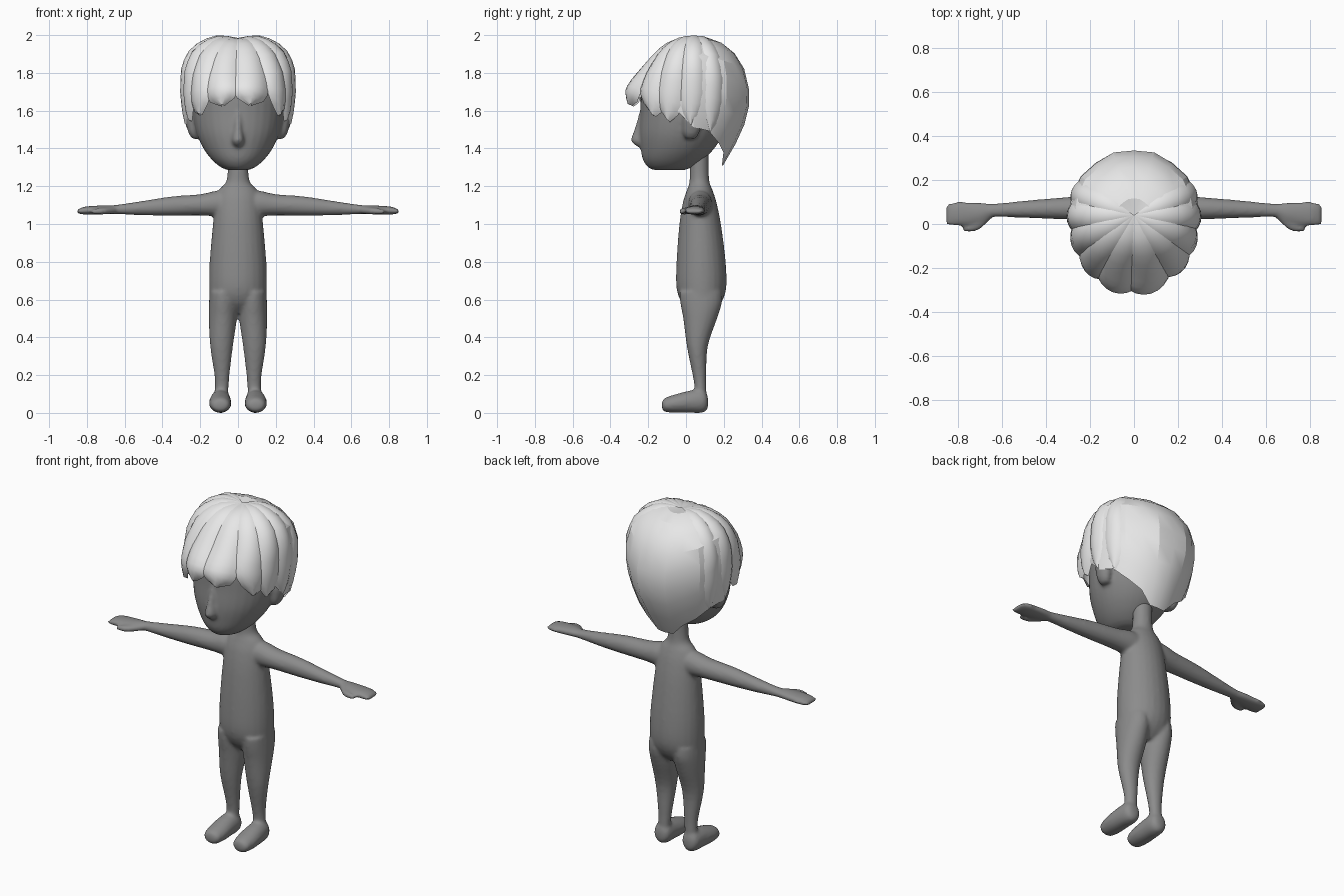
import bpy, bmesh, math
from mathutils import Vector

if "Cube" in bpy.data.objects:
    bpy.data.objects.remove(bpy.data.objects["Cube"])


def material(name, v):
    m = bpy.data.materials.new(name)
    m.diffuse_color = (v, v, v, 1)
    m.use_nodes = True
    m.node_tree.nodes["Principled BSDF"].inputs["Base Color"].default_value = m.diffuse_color
    return m


SKIN = material("mid_grey_skin", 0.26)
HAIR = material("light_grey_hair", 0.8)


def make_object(name, bm, mat, fix_normals=True):
    if fix_normals:
        bmesh.ops.recalc_face_normals(bm, faces=bm.faces)
    me = bpy.data.meshes.new(name)
    bm.to_mesh(me)
    bm.free()
    me.materials.append(mat)
    ob = bpy.data.objects.new(name, me)
    bpy.context.collection.objects.link(ob)
    return ob


def shade(ob, degrees):
    bpy.ops.object.select_all(action='DESELECT')
    ob.select_set(True)
    bpy.context.view_layer.objects.active = ob
    bpy.ops.object.shade_smooth_by_angle(angle=math.radians(degrees))


def catmull(rows, steps):
    """Smoothly interpolate rows of numbers."""
    out = []
    for i in range(len(rows) - 1):
        p = [rows[max(0, min(len(rows) - 1, i + k))] for k in (-1, 0, 1, 2)]
        for s in range(steps):
            t = s / steps
            out.append([b + 0.5 * t * (c - a + t * (2 * a - 5 * b + 4 * c - d + t * (3 * (b - c) + d - a)))
                        for a, b, c, d in zip(*p)])
    return out + [list(rows[-1])]


def loft(bm, axis, rows, sign=1, n=24):
    """Rows: position on axis, then low/high limits on the two other axes."""
    order = {'x': (0, 1, 2), 'y': (1, 0, 2), 'z': (2, 0, 1)}[axis]
    rings = []
    for pos, a0, a1, b0, b1 in catmull(rows, 4):
        ring = []
        for k in range(n):
            t = 2 * math.pi * k / n
            co = Vector((0, 0, 0))
            co[order[0]] = pos
            co[order[1]] = (a0 + a1) / 2 + (a1 - a0) / 2 * math.cos(t)
            co[order[2]] = (b0 + b1) / 2 + (b1 - b0) / 2 * math.sin(t)
            co.x *= sign
            ring.append(bm.verts.new(co))
        rings.append(ring)
    for r, q in zip(rings, rings[1:]):
        for k in range(n):
            bm.faces.new((r[k], r[(k + 1) % n], q[(k + 1) % n], q[k]))
    bm.faces.new(rings[0])
    bm.faces.new(rings[-1])


def fuse(ob):
    """Melt overlapping volumes into one smooth skin."""
    r = ob.modifiers.new("fuse", 'REMESH')
    r.mode = 'VOXEL'
    r.voxel_size = 0.01
    r.use_smooth_shade = True
    s = ob.modifiers.new("relax", 'SMOOTH')
    s.factor = 0.5
    s.iterations = 5


# Body: torso with neck, then mirrored legs, feet, arms and hands
bm = bmesh.new()
loft(bm, 'z', [(.53, -.10, .10, .03, .14), (.58, -.145, .145, -.02, .185), (.66, -.153, .153, -.05, .213),
               (.8, -.15, .15, -.05, .21), (1.0, -.133, .133, -.035, .185), (1.12, -.12, .12, -.015, .16),
               (1.18, -.10, .10, .005, .14), (1.22, -.065, .065, .018, .125), (1.28, -.055, .055, .02, .12),
               (1.38, -.055, .055, .02, .12)])
for s in (1, -1):
    loft(bm, 'z', [(.05, .055, .125, .045, .11), (.13, .05, .122, .045, .108), (.2, .045, .125, .035, .108),
                   (.35, .027, .147, .005, .115), (.5, .006, .155, -.015, .165), (.58, .005, .154, -.03, .19),
                   (.64, .01, .15, -.035, .19)], s)
    loft(bm, 'y', [(-.127, .07, .12, .02, .06), (-.11, .045, .143, .005, .08), (-.05, .035, .153, 0, .1),
                   (.02, .037, .15, 0, .118), (.08, .04, .143, .0, .125), (.105, .05, .133, .01, .11),
                   (.117, .07, .11, .03, .08)], s)
    loft(bm, 'x', [(.04, .01, .14, 1.03, 1.18), (.12, .012, .138, 1.04, 1.175), (.2, .017, .13, 1.045, 1.158),
                   (.35, .022, .118, 1.044, 1.146), (.5, .028, .105, 1.046, 1.123), (.64, .03, .092, 1.052, 1.102),
                   (.69, .005, .097, 1.052, 1.1), (.75, -.007, .1, 1.05, 1.097), (.81, -.01, .1, 1.05, 1.092),
                   (.85, -.006, .088, 1.055, 1.078)], s)
    loft(bm, 'x', [(.65, .02, .06, 1.055, 1.09), (.7, -.025, .03, 1.05, 1.088), (.74, -.036, .0, 1.05, 1.084),
                   (.775, -.034, -.008, 1.054, 1.076)], s, 12)
fuse(make_object("body", bm, SKIN))

# Head: skull and jaw, nose, ears
bm = bmesh.new()
loft(bm, 'z', [(1.285, -.05, .05, -.165, -.01), (1.30, -.09, .09, -.2, .03), (1.34, -.138, .138, -.228, .09),
               (1.4, -.183, .183, -.24, .15), (1.48, -.22, .22, -.247, .2), (1.58, -.24, .24, -.242, .235),
               (1.7, -.245, .245, -.235, .25), (1.8, -.225, .225, -.2, .24), (1.88, -.17, .17, -.12, .2),
               (1.93, -.08, .08, -.03, .12)], 1, 32)
loft(bm, 'z', [(1.405, -.012, .012, -.25, -.2), (1.425, -.03, .03, -.28, -.2), (1.45, -.033, .033, -.292, -.2),
               (1.5, -.024, .024, -.274, -.2), (1.58, -.02, .02, -.25, -.2), (1.64, -.012, .012, -.236, -.2)], 1, 12)
for s in (1, -1):
    loft(bm, 'z', [(1.45, .2, .24, .0, .05), (1.48, .2, .262, -.015, .07), (1.54, .2, .278, -.02, .09),
                   (1.58, .2, .278, -.015, .09), (1.61, .2, .25, .01, .07)], s, 12)
fuse(make_object("head", bm, SKIN))

# Hair outline: (reach, height) from crown to hem, for front, side and back
FRONT = [(0, 1.985), (.25, 1.978), (.45, 1.945), (.64, 1.875), (.82, 1.80), (.95, 1.745), (1.0, 1.70), (.97, 1.64)]
SIDE = [(0, 1.985), (.33, 2.0), (.65, 1.97), (.9, 1.9), (.99, 1.81), (1.0, 1.7), (.97, 1.6), (.9, 1.5)]
BACK = [(0, 1.985), (.33, 1.985), (.66, 1.935), (.89, 1.83), (1.0, 1.69), (.96, 1.57), (.77, 1.44), (.48, 1.29)]
REACH = (.365, .302, .303)


def hair_point(deg, t, swell=1.0):
    """Point on the hair outline at compass angle deg, t from crown 0 to hem 1."""
    a = math.radians(deg)
    u = max(0.0, min(6.999, t * 7))
    i, f = int(u), u - int(u)
    ends = math.sin(a) ** 2
    weights = (ends if math.sin(a) < 0 else 0, 1 - ends, ends if math.sin(a) >= 0 else 0)
    r = z = 0
    for w, prof, reach in zip(weights, (FRONT, SIDE, BACK), REACH):
        r += w * reach * (prof[i][0] * (1 - f) + prof[i + 1][0] * f)
        z += w * (prof[i][1] * (1 - f) + prof[i + 1][1] * f)
    return Vector((r * swell * math.cos(a), .04 + r * swell * math.sin(a), z - (1 - swell) * .15))


# Faceted hair shell: full at the back, shorter and tucked in at the front
bm = bmesh.new()
SEG, ROWS = 20, 9
grid = []
for k in range(SEG):
    deg = 360 * k / SEG
    front = max(0, min(1, .1 - 1.6 * math.sin(math.radians(deg))))
    swell = 1 - .06 * front - (.012 if k % 2 else 0)
    hem = 1 - .2 * front - (.02 if k % 2 else 0)
    grid.append([bm.verts.new(hair_point(deg, hem * j / ROWS, swell)) for j in range(1, ROWS + 1)])
crown = bm.verts.new((0, .04, 1.975))
for k in range(SEG):
    a, b = grid[k], grid[(k + 1) % SEG]
    bm.faces.new((crown, a[0], b[0]))
    for j in range(ROWS - 1):
        bm.faces.new((a[j], a[j + 1], b[j + 1], b[j]))
shade(make_object("hair_shell", bm, HAIR, False), 20)


# Hair locks: arched strips from the crown that taper to swept tips
def lock(bm, deg, half, tip, sweep):
    rows, cols = 12, 6
    strip = []
    for j in range(1, rows + 1):
        f = j / rows
        taper = 1 if f < .7 else math.sqrt(max(0.004, 1 - ((f - .7) / .3) ** 2))
        row = []
        for c in range(cols + 1):
            e = 2 * c / cols - 1
            swell = 1.015 - .075 * e * e * min(1, f * 2)
            row.append(bm.verts.new(hair_point(deg + sweep * f ** 3 + e * half * taper, tip * f, swell)))
        strip.append(row)
    top = bm.verts.new((0, .04, 1.985))
    for c in range(cols):
        bm.faces.new((top, strip[0][c], strip[0][c + 1]))
        for p, q in zip(strip, strip[1:]):
            bm.faces.new((p[c], q[c], q[c + 1], p[c + 1]))


bm = bmesh.new()
for args in [(-108, 17, 1, 4), (-76, 18, 1, -3), (-133, 16, 1, 3), (-48, 16, .98, 4), (-156, 15, .97, 4),
             (-24, 15, .97, -4), (-180, 14, .96, 3), (0, 14, .96, -3), (-203, 13, .98, 3), (23, 13, .98, -3)]:
    lock(bm, *args)
shade(make_object("hair_locks", bm, HAIR, False), 35)
